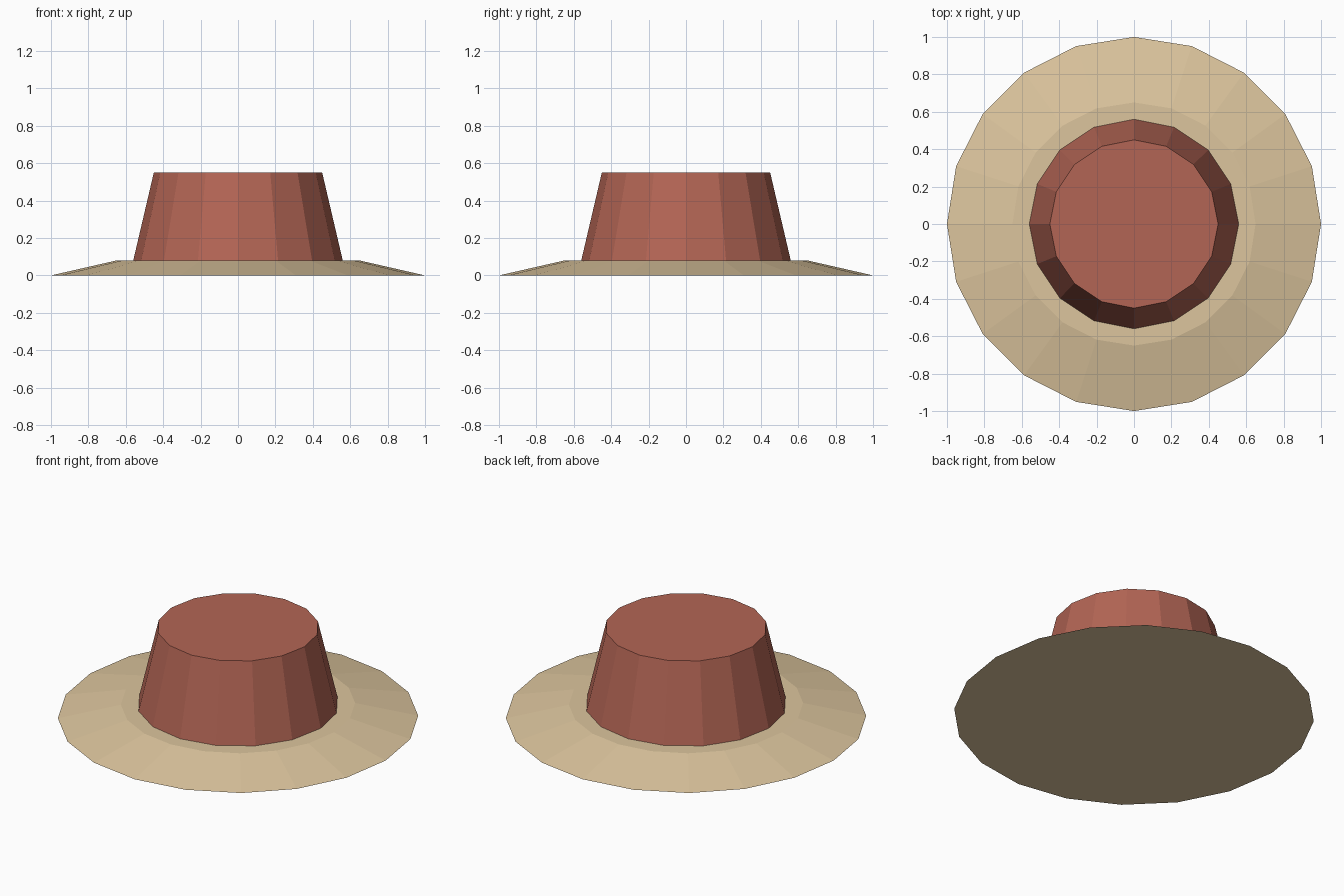
import bpy

if "Cube" in bpy.data.objects:
    bpy.data.objects.remove(bpy.data.objects["Cube"])


def paint(obj, name, color):
    mat = bpy.data.materials.new(name)
    mat.diffuse_color = (*color, 1.0)
    mat.use_nodes = True
    mat.node_tree.nodes["Principled BSDF"].inputs["Base Color"].default_value = mat.diffuse_color
    obj.data.materials.append(mat)


def frustum(name, sides, r_bottom, r_top, z0, z1, color):
    bpy.ops.mesh.primitive_cone_add(vertices=sides, radius1=r_bottom, radius2=r_top,
                                    depth=z1 - z0, location=(0, 0, (z0 + z1) / 2))
    obj = bpy.context.object
    obj.name = name
    paint(obj, name + "_colour", color)
    return obj


# Wide sloping brim with a flat inner ring and flat underside
frustum("brim", 20, 1.0, 0.65, 0.0, 0.08, (0.72, 0.56, 0.34))

# Tapered flat-topped crown
frustum("crown", 16, 0.56, 0.45, 0.08, 0.55, (0.45, 0.13, 0.09))
